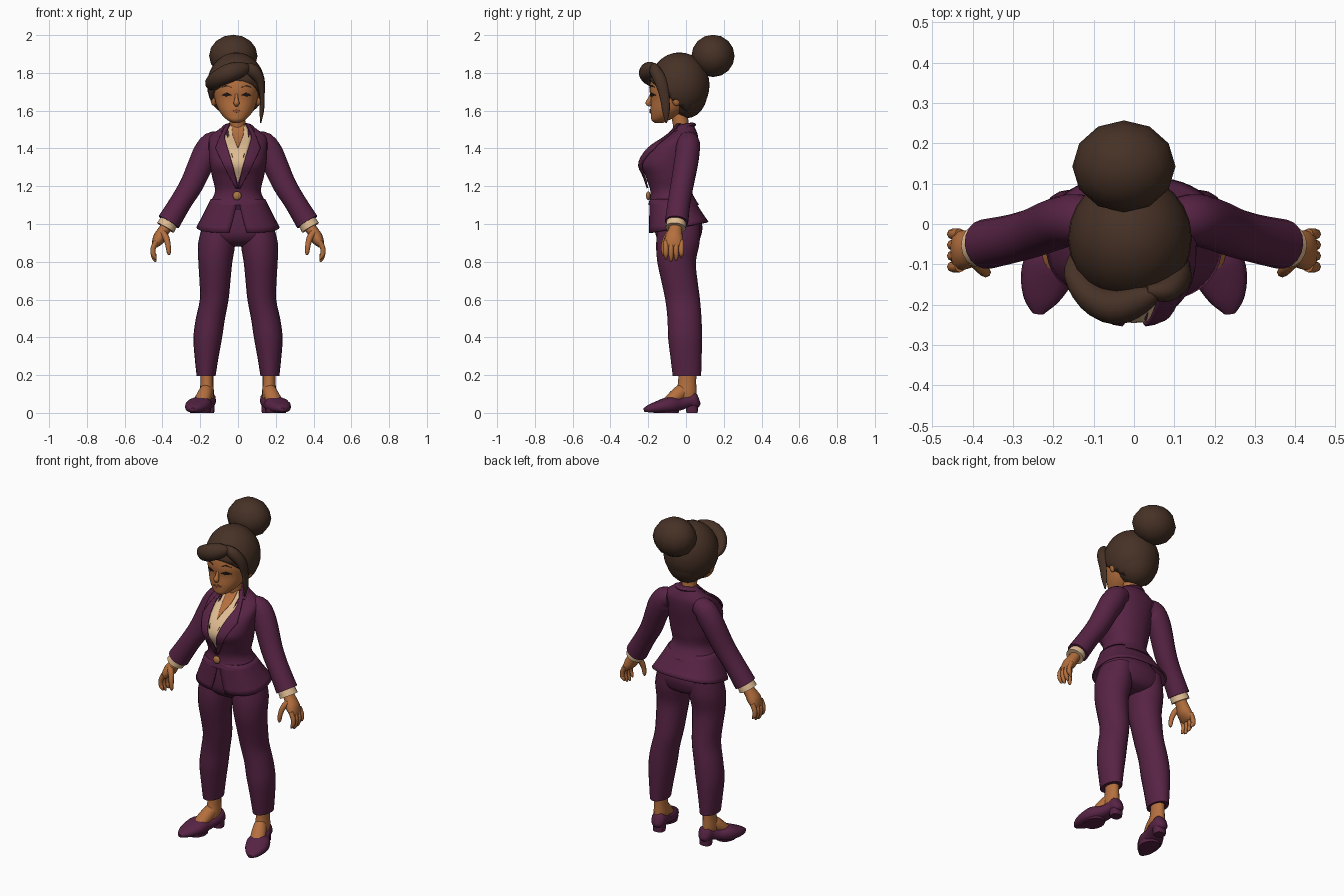
import bpy, bmesh, math
from mathutils import Vector
from mathutils.bvhtree import BVHTree

old = bpy.data.objects.get("Cube")
if old:
    bpy.data.objects.remove(old, do_unlink=True)


def material(name, r, g, b):
    m = bpy.data.materials.new(name)
    m.use_nodes = True
    m.diffuse_color = (r, g, b, 1)
    shader = m.node_tree.nodes["Principled BSDF"]
    shader.inputs["Base Color"].default_value = (r, g, b, 1)
    shader.inputs["Roughness"].default_value = .8
    return m


PURPLE = material("plum cloth", .095, .017, .058)
SKIN = material("warm skin", .46, .16, .048)
HAIR = material("dark brown hair", .062, .031, .019)
CREAM = material("cream blouse", .74, .50, .29)
GOLD = material("bronze button", .42, .18, .055)
DARK = material("dark lashes", .02, .011, .009)
LIPS = material("lip brown", .27, .075, .03)
AXIS_X, AXIS_Y, AXIS_Z = Vector((1, 0, 0)), Vector((0, 1, 0)), Vector((0, 0, 1))


def finish(name, bm, mat, thick=0, sharp=50):
    bmesh.ops.recalc_face_normals(bm, faces=bm.faces)
    mesh = bpy.data.meshes.new(name)
    bm.to_mesh(mesh)
    bm.free()
    mesh.materials.append(mat)
    mesh.shade_smooth()
    mesh.set_sharp_from_angle(angle=math.radians(sharp))
    ob = bpy.data.objects.new(name, mesh)
    bpy.context.collection.objects.link(ob)
    if thick:
        mod = ob.modifiers.new("thickness", "SOLIDIFY")
        mod.thickness, mod.offset = thick, 0
    return ob


def blend(p, q, r, s, t):
    """Catmull-Rom between q and r."""
    return [b + t * ((c - a) + t * (2*a - 5*b + 4*c - d + t * (3*(b - c) + d - a))) / 2
            for a, b, c, d in zip(p, q, r, s)]


def oval(angle, a, b, power):
    c, s = math.cos(angle), math.sin(angle)
    return (a * math.copysign(abs(c) ** (2 / power), c),
            b * math.copysign(abs(s) ** (2 / power), s))


def loft(name, rings, mat, sides=16, steps=3, ref=AXIS_Y, flat=False, power=2, mirror=1):
    """Smooth tube through rings of (x, y, z, half width, half depth along ref)."""
    rings = [(r[0] * mirror, *r[1:]) for r in rings]
    pad = [rings[0]] + rings + [rings[-1]]
    path = [blend(*pad[i:i + 4], k / steps) for i in range(len(rings) - 1) for k in range(steps)]
    path.append(rings[-1])
    points = [Vector(p[:3]) for p in path]
    bm, loops = bmesh.new(), []
    for i, p in enumerate(path):
        t = points[min(i + 1, len(path) - 1)] - points[max(i - 1, 0)]
        t = AXIS_Z if flat else t.normalized()
        u = (ref - t * ref.dot(t)).normalized()
        v = u.cross(t)
        loop = []
        for j in range(sides):
            a, b = oval(math.tau * j / sides, max(p[3], .002), max(p[4], .002), power)
            loop.append(bm.verts.new(points[i] + v * a + u * b))
        loops.append(loop)
    for lo, hi in zip(loops, loops[1:]):
        for j in range(sides):
            k = (j + 1) % sides
            bm.faces.new((lo[j], lo[k], hi[k], hi[j]))
    bm.faces.new(loops[0])
    bm.faces.new(loops[-1])
    return finish(name, bm, mat)


def stack(name, rows, mat, x=0, **kw):
    """Upright loft from rows of (z, half width, front y, back y)."""
    return loft(name, [(x, (f + b) / 2, z, w, (b - f) / 2) for z, w, f, b in rows],
                mat, flat=True, **kw)


def ball(name, centre, radii, mat, u=16, v=10, cut=None):
    bm = bmesh.new()
    bmesh.ops.create_uvsphere(bm, u_segments=u, v_segments=v, radius=1)
    for vert in bm.verts:
        vert.co = Vector(centre) + Vector(c * r for c, r in zip(vert.co, radii))
    if cut:
        bmesh.ops.bisect_plane(bm, geom=bm.verts[:] + bm.edges[:] + bm.faces[:],
                               plane_co=cut[0], plane_no=cut[1], clear_inner=True)
    return finish(name, bm, mat, thick=.015 if cut else 0)


def tree(ob):
    return BVHTree.FromPolygons([v.co for v in ob.data.vertices],
                                [p.vertices[:] for p in ob.data.polygons])


def along(points, t):
    f = t * (len(points) - 1)
    i = min(int(f), len(points) - 2)
    return Vector(points[i]).lerp(Vector(points[i + 1]), f - i)


def plate(name, target, edge_a, edge_b, mat, lift, mirror=1, n=18, m=8, thick=.004):
    """Thin panel between two (x, z) edges, laid on the front of a surface."""
    bm, grid = bmesh.new(), []
    for i in range(n + 1):
        a, b = along(edge_a, i / n), along(edge_b, i / n)
        row = []
        for j in range(m + 1):
            x, z = a.lerp(b, j / m)
            start = Vector((x * mirror, -.6, z))
            hit = target.ray_cast(start, AXIS_Y)[0] or target.find_nearest(start)[0]
            row.append(bm.verts.new(hit - AXIS_Y * lift))
        grid.append(row)
    for lo, hi in zip(grid, grid[1:]):
        for j in range(m):
            bm.faces.new((lo[j], lo[j + 1], hi[j + 1], hi[j]))
    return finish(name, bm, mat, thick)


# Jacket body with flared waist hem
jacket = stack("jacket_body", [
    (1.1, .158, -.2, .07), (1.17, .122, -.188, .032), (1.25, .137, -.213, .04),
    (1.32, .15, -.24, .05), (1.4, .155, -.195, .062), (1.46, .15, -.11, .064),
    (1.495, .11, -.068, .054), (1.53, .058, -.045, .035)], PURPLE, sides=40, steps=5, power=2.2)
chest = tree(jacket)

# Lower jacket skirt, split at the front
bm, rows = bmesh.new(), []
for i in range(7):
    t = i / 6
    row = []
    for j in range(49):
        gap = .15 * t
        angle = -math.pi / 2 + gap + (math.tau - 2 * gap) * j / 48
        x, y = oval(angle, .14 + .075 * t, .112 + .042 * t, 2.5)
        y += -.075 + .036 * t
        row.append(bm.verts.new((x, y, 1.13 * (1 - t) + (.988 + .19 * y) * t)))
    rows.append(row)
for lo, hi in zip(rows, rows[1:]):
    for j in range(48):
        bm.faces.new((lo[j], lo[j + 1], hi[j + 1], hi[j]))
finish("jacket_skirt", bm, PURPLE, .01)

# Blouse, open neckline, lapels, collar and button
edge = [(0, 1.22), (.02, 1.28), (.045, 1.37), (.073, 1.46), (.04, 1.525)]
plate("blouse_front", chest, [(-x, z) for x, z in edge], edge, CREAM, .004)
neckline = [(0, 1.4), (.028, 1.47), (.034, 1.525)]
plate("neckline", chest, [(-x, z) for x, z in neckline], neckline, SKIN, .009)
for s, side in ((1, "left"), (-1, "right")):
    plate(side + "_lapel", chest, [(0, 1.19), (.02, 1.28), (.045, 1.37), (.073, 1.46), (.042, 1.53)],
          [(.012, 1.19), (.07, 1.3), (.118, 1.4), (.1, 1.45), (.062, 1.53)], PURPLE, .012, s, thick=.009)
loft("collar", [(.066, -.06, 1.49, .022, .008), (.058, -.005, 1.518, .022, .012),
                (0, .032, 1.525, .022, .012), (-.058, -.005, 1.518, .022, .012),
                (-.066, -.06, 1.49, .022, .008)], PURPLE, ref=AXIS_Z, sides=12, steps=4)
ball("button", (-.005, -.2, 1.15), (.023, .012, .023), GOLD)

# Trouser seat
stack("trouser_seat", [(1.08, .14, -.16, .04), (1, .18, -.165, .085), (.94, .195, -.16, .08),
                       (.9, .15, -.13, .06), (.88, .05, -.08, .02)], PURPLE, sides=28, power=2.3)

for s, side in ((1, "left_"), (-1, "right_")):
    # Leg, foot and shoe
    loft(side + "trouser_leg", [
        (.105, -.035, 1, .08, .11), (.113, -.043, .9, .098, .115), (.12, -.05, .8, .09, .102),
        (.122, -.035, .7, .082, .096), (.126, -.018, .6, .076, .092), (.146, -.008, .5, .077, .09),
        (.16, -.005, .4, .076, .09), (.166, 0, .3, .064, .083), (.169, .005, .195, .05, .075)],
        PURPLE, sides=20, flat=True, mirror=s)
    loft(side + "ankle", [(.165, .008, .26, .036, .048), (.165, .006, .16, .034, .048),
                          (.165, 0, .1, .038, .056), (.165, 0, .05, .03, .05)],
         SKIN, flat=True, mirror=s)
    loft(side + "instep", [(.165, .02, .13, .02, .02), (.168, -.02, .112, .036, .042),
                           (.19, -.08, .07, .042, .032), (.2, -.12, .05, .03, .02)],
         SKIN, ref=AXIS_Z, mirror=s)
    loft(side + "shoe", [
        (.157, .068, .075, .012, .025), (.158, .052, .07, .038, .044), (.162, .01, .062, .045, .033),
        (.182, -.04, .045, .052, .033), (.203, -.09, .042, .066, .042), (.22, -.14, .033, .063, .033),
        (.233, -.19, .023, .042, .022), (.238, -.222, .016, .014, .01)],
        PURPLE, ref=AXIS_Z, power=2.5, mirror=s)
    loft(side + "shoe_heel", [(.158, .03, .06, .036, .034), (.158, .032, 0, .032, .03)],
         PURPLE, flat=True, power=3, mirror=s)
    loft(side + "shoe_sole", [(.2, -.105, .02, .058, .07), (.2, -.105, 0, .054, .066)],
         PURPLE, flat=True, mirror=s)

    # Sleeve and cuff
    loft(side + "sleeve", [
        (.09, .012, 1.44, .05, .05), (.135, .012, 1.425, .064, .062), (.168, .008, 1.375, .07, .064),
        (.2, -.002, 1.31, .066, .064), (.245, -.02, 1.21, .062, .061), (.3, -.036, 1.12, .058, .06),
        (.367, -.05, 1.01, .062, .062)], PURPLE, sides=18, mirror=s)
    loft(side + "cuff", [(.355, -.05, 1.03, .046, .05), (.384, -.055, .98, .052, .054)],
         CREAM, mirror=s)

    # Hand with curled fingers and thumb
    loft(side + "palm", [(.37, -.053, 1, .03, .034), (.393, -.057, .965, .031, .037),
                         (.417, -.064, .925, .034, .048), (.438, -.066, .89, .02, .048),
                         (.444, -.066, .875, .008, .04)], SKIN, mirror=s)
    for i, drop in enumerate((.012, 0, .005, .02)):
        y = -.106 + .027 * i
        loft(side + "finger", [(.432, y, .91, .014, .014), (.448, y, .875, .014, .014),
                               (.45, y, .845, .013, .013), (.442, y, .815 + drop, .011, .011),
                               (.434, y, .8 + drop, .004, .004)], SKIN, sides=8, mirror=s)
    loft(side + "thumb", [(.4, -.085, .955, .018, .02), (.38, -.105, .925, .017, .017),
                          (.37, -.118, .885, .014, .014), (.366, -.12, .85, .011, .011),
                          (.364, -.12, .835, .004, .004)], SKIN, sides=8, mirror=s)

# Neck and head
loft("neck", [(0, -.012, 1.45, .05, .05), (-.003, -.028, 1.53, .042, .042),
              (-.008, -.04, 1.62, .046, .05)], SKIN, flat=True)
head = stack("head", [
    (1.535, .018, -.165, -.12), (1.55, .046, -.182, -.09), (1.575, .073, -.186, -.04),
    (1.61, .096, -.188, .01), (1.66, .113, -.186, .05), (1.72, .12, -.193, .06),
    (1.8, .112, -.175, .05), (1.85, .07, -.12, .02)], SKIN, x=-.01, sides=32, steps=4, power=2.15)
face = tree(head)
loft("nose", [(-.008, -.182, 1.69, .008, .008), (-.008, -.192, 1.66, .01, .012),
              (-.008, -.2, 1.64, .016, .015), (-.008, -.188, 1.625, .008, .006)], SKIN, sides=10)

# Face details
for s, side in ((1, "left_"), (-1, "right_")):
    x = -.008 + s * .053
    shape = lambda z, bend, half: [(x - half, z), (x, z + bend), (x + half, z)]
    plate(side + "eye", face, shape(1.683, .012, .026), shape(1.681, -.005, .026), DARK, .003)
    plate(side + "brow", face, shape(1.725, .012, .026), shape(1.722, .008, .026), HAIR, .003)
    ball(side + "ear", (-.01 + s * .118, -.05, 1.665), (.018, .026, .04), SKIN)
plate("lips", face, [(-.034, 1.598), (-.008, 1.608), (.018, 1.598)],
      [(-.034, 1.597), (-.008, 1.588), (.018, 1.597)], LIPS, .003)

# Hair cap, bun, swept fringe and side lock
ball("hair_cap", (-.01, -.035, 1.735), (.146, .152, .166), HAIR, 24, 16,
     cut=((0, -.1, 1.685), (0, .66, .75)))
ball("hair_back", (-.01, .003, 1.705), (.125, .112, .145), HAIR, 20, 12)
ball("hair_bun", (-.025, .143, 1.89), (.128, .114, .112), HAIR, 12, 8)
loft("swept_fringe", [
    (.065, -.165, 1.83, .012, .012), (.02, -.185, 1.82, .04, .036), (-.045, -.205, 1.8, .05, .045),
    (-.105, -.18, 1.77, .045, .038), (-.138, -.125, 1.74, .04, .028), (-.145, -.07, 1.72, .012, .012)],
    HAIR)
loft("side_lock", [
    (.03, -.165, 1.84, .012, .012), (.075, -.165, 1.815, .035, .03), (.115, -.135, 1.76, .026, .034),
    (.128, -.115, 1.68, .013, .026), (.126, -.106, 1.6, .012, .02), (.12, -.105, 1.535, .003, .004)],
    HAIR)
